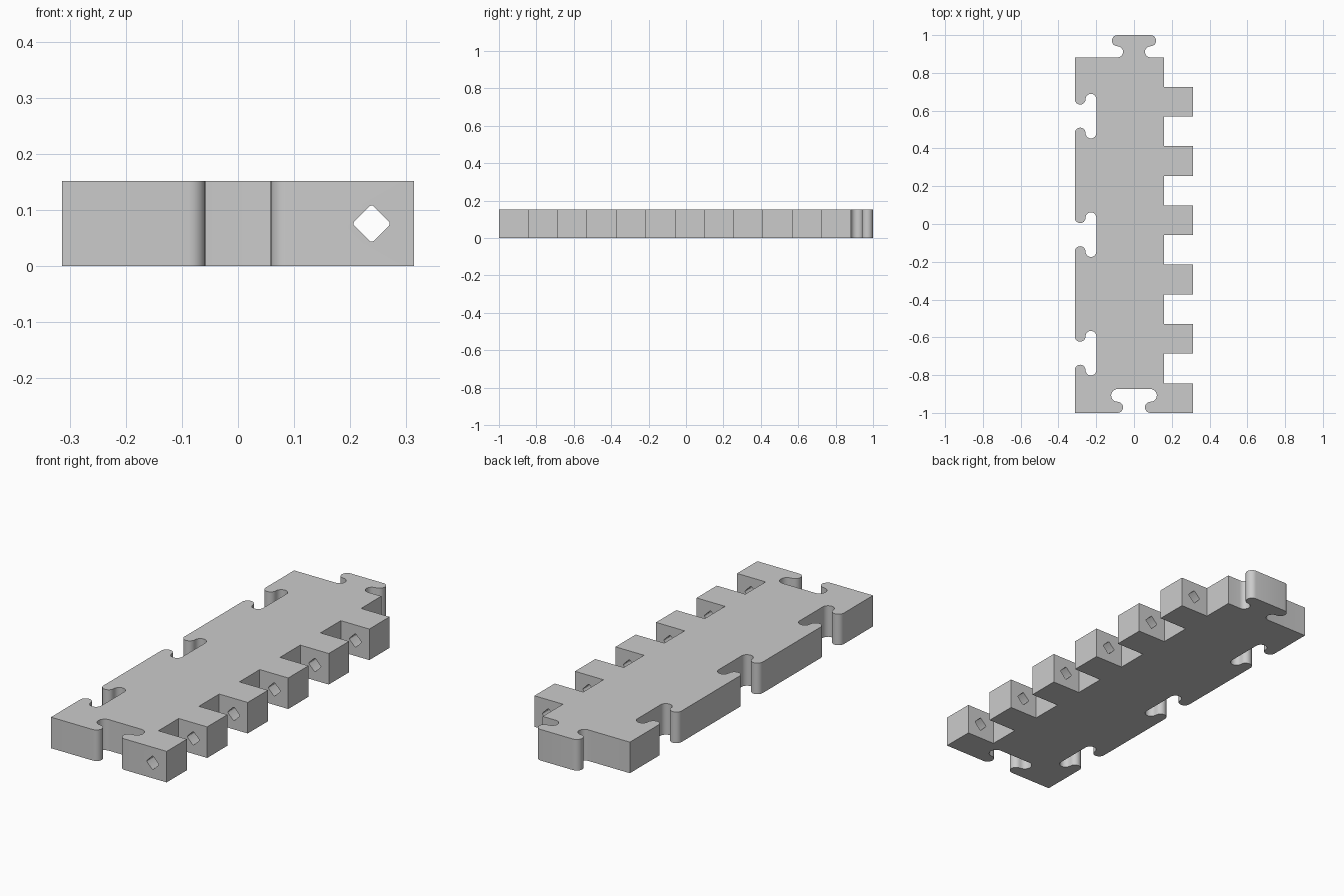
import bpy, bmesh, math
from mathutils import Vector

if "Cube" in bpy.data.objects:
    bpy.data.objects.remove(bpy.data.objects["Cube"])

H = 0.152                 # thickness
W = 0.3134                # half width over the hinge teeth
EDGE = 0.159              # body edge behind the teeth
PITCH = 2 / 6.375         # hinge tooth spacing
SEG = 12


def arc(cx, cy, r, a0, a1):
    return [Vector((cx + r * math.cos(math.radians(a0 + (a1 - a0) * i / SEG)),
                    cy + r * math.sin(math.radians(a0 + (a1 - a0) * i / SEG))))
            for i in range(SEG + 1)]


def s_curve(c, r_outer, r_inner):
    """Half a joint: rounded lip at the mouth, then a rounded lobe (depth along +v)."""
    lip = arc(c, r_outer, r_outer, 270, 90)
    lobe = arc(c, 2 * r_outer + r_inner, r_inner, -90, 90)
    return lip + lobe[1:]


def joint(c, r_outer, r_inner):
    """Whole joint outline, from the -u mouth to the +u mouth."""
    half = s_curve(c, r_outer, r_inner)
    return [Vector((-p.x, p.y)) for p in half] + half[::-1]


def prism(name, pts, vec):
    bm = bmesh.new()
    face = bm.faces.new([bm.verts.new(p) for p in pts])
    ext = bmesh.ops.extrude_face_region(bm, geom=[face])
    bmesh.ops.translate(bm, vec=vec,
                        verts=[v for v in ext["geom"] if isinstance(v, bmesh.types.BMVert)])
    bmesh.ops.recalc_face_normals(bm, faces=bm.faces)
    me = bpy.data.meshes.new(name)
    bm.to_mesh(me)
    bm.free()
    ob = bpy.data.objects.new(name, me)
    bpy.context.collection.objects.link(ob)
    return ob


# outline, anticlockwise from the front left corner
outline = [(-W, -1)]
# front slot
outline += [(p.x, -1 + p.y) for p in joint(0.0875, 0.0295, 0.0335)]
# hinge teeth along the right edge
for k in range(6):
    y0 = -1 + k * PITCH
    y1 = y0 + PITCH / 2
    if k:
        outline.append((EDGE, y0))
    outline += [(W, y0), (W, y1), (EDGE, y1)]
# back tab
outline.append((EDGE, 0.882))
outline += [(p.x, 0.882 + p.y) for p in reversed(joint(0.0875, 0.0295, 0.0295))]
outline.append((-W, 0.882))
# slots along the left edge
for cy in (0.571, -0.0565, -0.684):
    outline += [(-W + p.y, cy + p.x) for p in reversed(joint(0.0895, 0.0285, 0.0285))]

plate = prism("hinge_plate", [(x, y, 0) for x, y in outline], (0, 0, H))

# diamond pin hole with rounded corners through all teeth
hole = []
for a in (0, 90, 180, 270):
    t = math.radians(a)
    for b in (-45, -15, 15, 45):
        s = math.radians(a + b)
        hole.append((0.238 + 0.0275 * math.cos(t) + 0.005 * math.cos(s), -1.1,
                     0.0757 + 0.0275 * math.sin(t) + 0.005 * math.sin(s)))
cutter = prism("pin_hole_cutter", hole, (0, 2.2, 0))
cutter.hide_render = True

mod = plate.modifiers.new("pin_hole", 'BOOLEAN')
mod.operation = 'DIFFERENCE'
mod.solver = 'EXACT'
mod.object = cutter
bpy.context.view_layer.objects.active = plate
plate.select_set(True)
cutter.select_set(False)
bpy.ops.object.modifier_apply(modifier=mod.name)
bpy.data.objects.remove(cutter)

mat = bpy.data.materials.new("light grey")
mat.diffuse_color = (0.6, 0.6, 0.6, 1)
mat.use_nodes = True
mat.node_tree.nodes["Principled BSDF"].inputs["Base Color"].default_value = mat.diffuse_color
plate.data.materials.clear()
plate.data.materials.append(mat)
bpy.ops.object.shade_smooth_by_angle(angle=math.radians(32))
